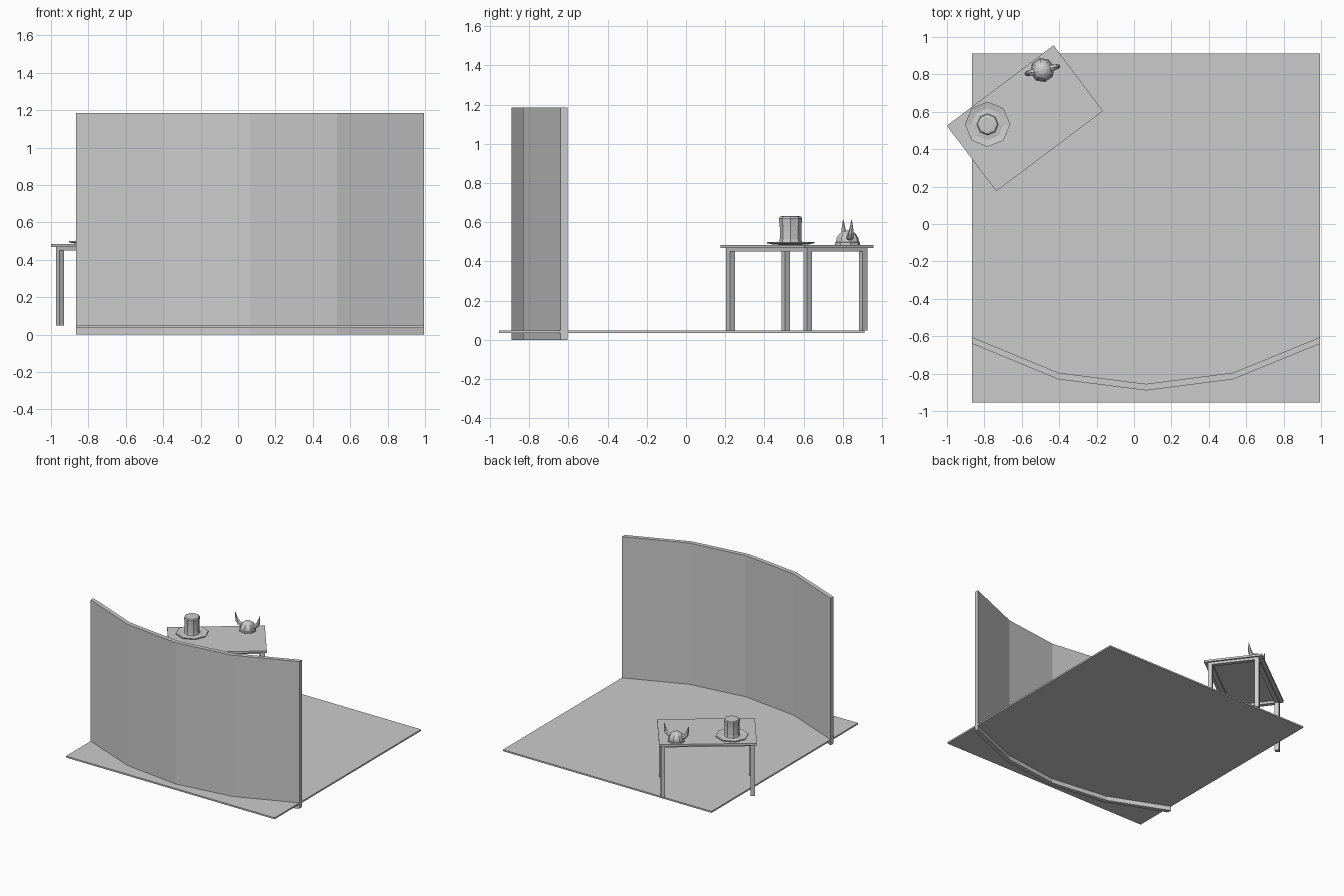
import bpy, bmesh
from math import cos, sin, pi, radians
from mathutils import Vector, Matrix

if "Cube" in bpy.data.objects:
    bpy.data.objects.remove(bpy.data.objects["Cube"])


def finish(name, bm, matrix=None):
    bmesh.ops.recalc_face_normals(bm, faces=bm.faces)
    mesh = bpy.data.meshes.new(name)
    bm.to_mesh(mesh)
    bm.free()
    obj = bpy.data.objects.new(name, mesh)
    bpy.context.collection.objects.link(obj)
    if matrix:
        obj.matrix_world = matrix
    return obj


def box(name, centre, size, matrix=None):
    bm = bmesh.new()
    bmesh.ops.create_cube(bm, size=1)
    bmesh.ops.scale(bm, vec=size, verts=bm.verts)
    bmesh.ops.translate(bm, vec=centre, verts=bm.verts)
    return finish(name, bm, matrix)


def loft(name, rings, matrix=None):
    """Join equal-length rings of points into a closed, capped surface."""
    bm = bmesh.new()
    loops = [[bm.verts.new(p) for p in ring] for ring in rings]
    n = len(loops[0])
    for a, b in zip(loops, loops[1:]):
        for i in range(n):
            j = (i + 1) % n
            bm.faces.new((a[i], a[j], b[j], b[i]))
    bm.faces.new(loops[0])
    bm.faces.new(loops[-1])
    return finish(name, bm, matrix)


def lathe(name, profile, matrix, sides=8):
    return loft(name, [[(r * cos(2 * pi * i / sides), r * sin(2 * pi * i / sides), z)
                        for i in range(sides)] for r, z in profile], matrix)


def place(x, y, z, angle):
    return Matrix.Translation((x, y, z)) @ Matrix.Rotation(radians(angle), 4, 'Z')


# Floor slab
box("floor", (0.065, -0.022, 0.041), (1.86, 1.865, 0.012))

# Curved wall in four flat segments
path = [(-0.865, -0.605), (-0.405, -0.795), (0.065, -0.855), (0.53, -0.795), (0.995, -0.605)]
loft("curved_wall", [[(x, y, 0), (x, y - 0.035, 0), (x, y - 0.035, 1.185), (x, y, 1.185)]
                     for x, y in path])

# Table: top, legs and apron rails
table = place(-0.583, 0.565, 0, 37)
box("table_top", (0, 0, 0.477), (0.714, 0.439, 0.016), table)
U, V = 0.328, 0.177
for sx in (-1, 1):
    for sy in (-1, 1):
        box("table_leg", (sx * U, sy * V, 0.259), (0.032, 0.032, 0.424), table)
    box("table_end_rail", (sx * U, 0, 0.46), (0.032, 2 * V - 0.032, 0.02), table)
    box("table_side_rail", (0, sx * V, 0.46), (2 * U - 0.032, 0.032, 0.02), table)

# Tall hat: brim and crown with bevelled top
hat = place(-0.783, 0.533, 0.485, 0)
lathe("hat_brim", [(0.055, 0), (0.085, 0.001), (0.121, 0.008), (0.121, 0.014),
                   (0.085, 0.007), (0.052, 0.012)], hat)
lathe("hat_crown", [(0.06, 0.003), (0.055, 0.03), (0.055, 0.09), (0.059, 0.135),
                    (0.053, 0.144), (0.038, 0.147)], hat)

# Horned helmet: dome and two horns
helmet = place(-0.49, 0.823, 0.485, 13)
lathe("helmet_dome", [(0.066, 0), (0.066, 0.012), (0.061, 0.014), (0.056, 0.036),
                      (0.043, 0.056), (0.024, 0.068), (0.006, 0.072)], helmet)
spine = [(0.044, 0.036, 0.019), (0.066, 0.044, 0.017), (0.082, 0.062, 0.014),
         (0.09, 0.09, 0.009), (0.097, 0.13, 0.0008)]
for side in (-1, 1):
    rings = []
    for k, (x, z, r) in enumerate(spine):
        a, b = spine[max(k - 1, 0)], spine[min(k + 1, len(spine) - 1)]
        t = Vector((b[0] - a[0], 0, b[1] - a[1])).normalized()
        across = Vector((-t.z, 0, t.x))
        ring = [Vector((x, 0, z)) + across * r * cos(i * pi / 3) + Vector((0, r * sin(i * pi / 3), 0))
                for i in range(6)]
        rings.append([(side * p.x, p.y, p.z) for p in ring])
    loft("helmet_horn", rings, helmet)
